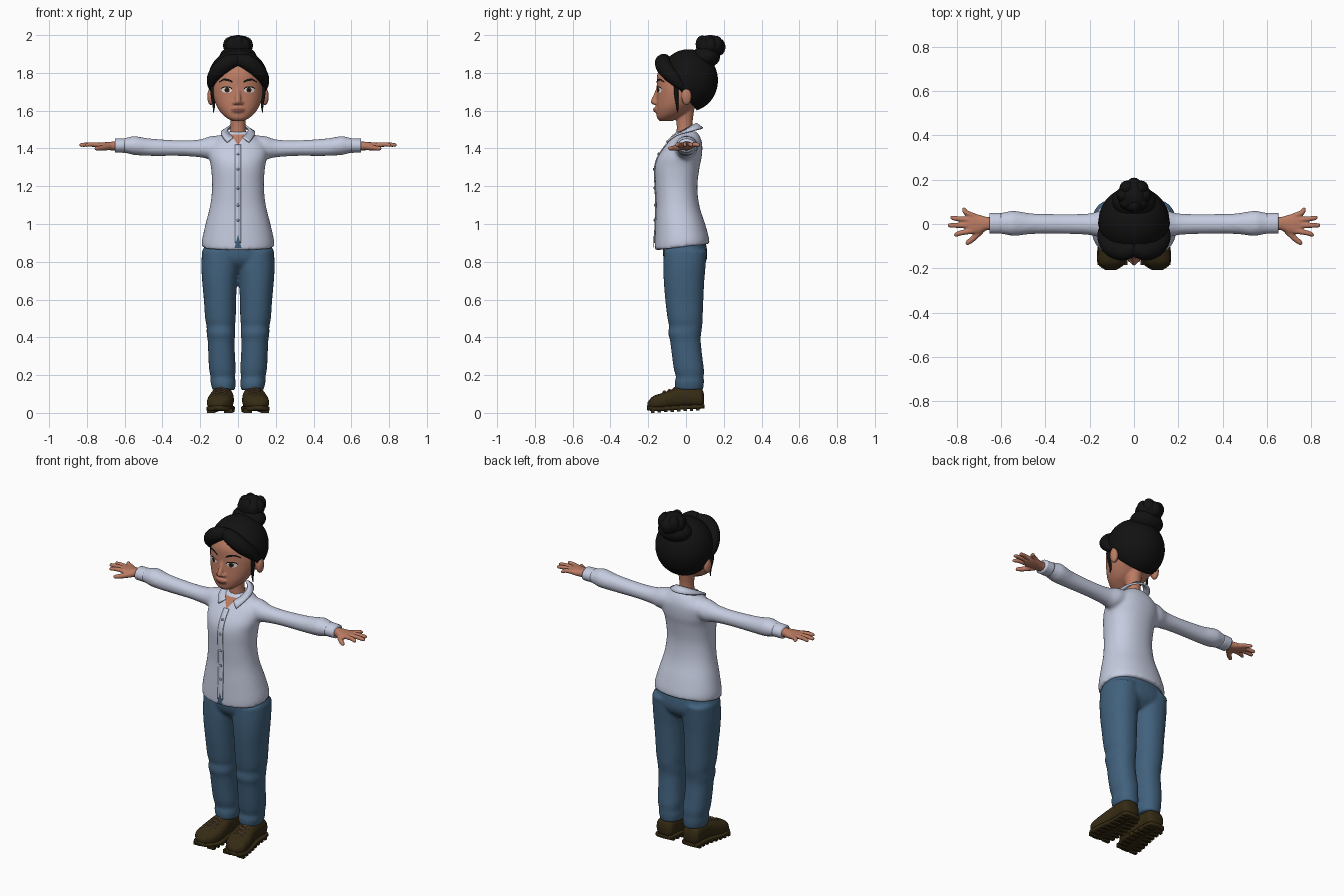
import bpy, bmesh, math
from mathutils import Vector, Matrix, Quaternion

if "Cube" in bpy.data.objects:
    bpy.data.objects.remove(bpy.data.objects["Cube"])


def material(name, *rgb):
    m = bpy.data.materials.new(name)
    m.use_nodes = True
    m.diffuse_color = (*rgb, 1)
    shader = next(n for n in m.node_tree.nodes if n.type == "BSDF_PRINCIPLED")
    shader.inputs["Base Color"].default_value = (*rgb, 1)
    shader.inputs["Roughness"].default_value = .8
    return m


SKIN = material("warm skin", .5, .2, .125)
SHIRT = material("pale blue cotton", .56, .6, .74)
JEANS = material("denim blue", .053, .12, .205)
LEATHER = material("dark brown leather", .036, .024, .007)
HAIR = material("black hair", .006, .006, .006)
WHITE = material("eye white", .75, .75, .75)
IRIS = material("deep brown", .05, .02, .01)
LIPS = material("lip brown", .36, .125, .085)
LACE = material("tan lace", .2, .12, .07)
BUTTON = material("grey button", .25, .28, .36)


def spline(rows, n=5):
    """Smooth curve through rows of numbers."""
    out = []
    for i in range(len(rows) - 1):
        a, b, c, d = (rows[max(0, min(len(rows) - 1, i + k))] for k in (-1, 0, 1, 2))
        for j in range(n):
            t = j / n
            out.append([q + t / 2 * (r - p + t * (2*p - 5*q + 4*r - s + t * (3*q - p - 3*r + s)))
                        for p, q, r, s in zip(a, b, c, d)])
    return out + [list(rows[-1])]


def skin_rings(bm, rings):
    loops = [[bm.verts.new(p) for p in ring] for ring in rings]
    n = len(loops[0])
    for a, b in zip(loops, loops[1:]):
        for i in range(n):
            bm.faces.new((a[i], a[(i + 1) % n], b[(i + 1) % n], b[i]))
    bm.faces.new(loops[0][::-1])
    bm.faces.new(loops[-1])


def loft(bm, axis, rows, power=2.0, sides=32):
    """Rows hold a station on the axis, then low and high bounds on the other two axes."""
    place = {"x": lambda t, a, b: (t, a, b), "y": lambda t, a, b: (a, t, b),
             "z": lambda t, a, b: (a, b, t)}[axis]
    rings = []
    for t, a0, a1, b0, b1 in spline(rows):
        ring = []
        for k in range(sides):
            c, s = math.cos(math.tau * k / sides), math.sin(math.tau * k / sides)
            c = math.copysign(abs(c) ** (2 / power), c)
            s = math.copysign(abs(s) ** (2 / power), s)
            ring.append(place(t, (a0 + a1 + c * (a1 - a0)) / 2, (b0 + b1 + s * (b1 - b0)) / 2))
        rings.append(ring)
    skin_rings(bm, rings)


def wide(rows):
    """Expand half widths into symmetric bounds."""
    return [(t, -w, w, lo, hi) for t, w, lo, hi in rows]


def tube(bm, rows, sides=12):
    """Rows hold a point and a radius."""
    pts = spline(rows)
    turn, last, rings = Quaternion(), Vector((0, 0, 1)), []
    for i, (x, y, z, r) in enumerate(pts):
        d = (Vector(pts[min(i + 1, len(pts) - 1)][:3]) - Vector(pts[max(i - 1, 0)][:3])).normalized()
        turn, last = last.rotation_difference(d) @ turn, d
        rings.append([Vector((x, y, z)) + turn @ Vector((r * math.cos(a), r * math.sin(a), 0))
                      for a in (math.tau * k / sides for k in range(sides))])
    skin_rings(bm, rings)


def ball(bm, centre, radii, seg=32):
    bmesh.ops.create_uvsphere(bm, u_segments=seg, v_segments=seg * 2 // 3, radius=1,
                              matrix=Matrix.Translation(centre) @ Matrix.Diagonal((*radii, 1)))


def finish(name, bm, mat, mirror=False, voxel=0, thick=0, smooth=True, closed=True):
    if closed:
        bmesh.ops.recalc_face_normals(bm, faces=bm.faces)
    me = bpy.data.meshes.new(name)
    bm.to_mesh(me)
    bm.free()
    me.materials.append(mat)
    me.polygons.foreach_set("use_smooth", [smooth] * len(me.polygons))
    ob = bpy.data.objects.new(name, me)
    bpy.context.scene.collection.objects.link(ob)
    if mirror:
        ob.modifiers.new("Mirror", "MIRROR").use_mirror_merge = False
    if voxel:
        r = ob.modifiers.new("Blend", "REMESH")
        r.mode, r.voxel_size, r.use_smooth_shade = "VOXEL", voxel, True
        s = ob.modifiers.new("Soften", "SMOOTH")
        s.factor, s.iterations = .5, 4
    if thick:
        t = ob.modifiers.new("Thickness", "SOLIDIFY")
        t.thickness, t.offset = thick, 0
    return ob


def front(ob, x, z):
    """Depth of the front surface of a part."""
    hit, loc, _, _ = ob.ray_cast(Vector((x, -1, z)), Vector((0, 1, 0)))
    return loc.y if hit else -.05


def patch(name, ob, columns, mat, lift=.003, mirror=False, thick=0, n=10):
    """Thin plate following the front of a part; columns are x, low z, high z."""
    bpy.context.view_layer.update()
    target = ob.evaluated_get(bpy.context.evaluated_depsgraph_get())
    bm = bmesh.new()
    grid = []
    for x, lo, hi in columns:
        zs = [lo + (hi - lo) * j / n for j in range(n + 1)]
        grid.append([bm.verts.new((x, front(target, x, z) - lift, z)) for z in zs])
    for a, b in zip(grid, grid[1:]):
        for j in range(n):
            bm.faces.new((a[j], b[j], b[j + 1], a[j + 1]))
    bmesh.ops.remove_doubles(bm, verts=bm.verts, dist=.00001)
    return finish(name, bm, mat, mirror, thick=thick, closed=False)


def oval(x, z, w, h, n=14):
    return [(x - w * math.cos(math.pi * k / n), z - h * math.sin(math.pi * k / n),
             z + h * math.sin(math.pi * k / n)) for k in range(n + 1)]


# Shirt: body and sleeves blended together, hem lower at the front
bm = bmesh.new()
loft(bm, "z", wide([(.88, .19, -.165, .125), (.92, .19, -.165, .12), (1, .172, -.162, .1),
                    (1.1, .147, -.158, .07), (1.2, .137, -.162, .06), (1.3, .143, -.164, .072),
                    (1.36, .155, -.146, .084), (1.42, .15, -.105, .086), (1.46, .105, -.075, .075),
                    (1.49, .06, -.05, .055)]), 2.2, 48)
for v in bm.verts:
    v.co.z += .12 * v.co.y * max(0, min(1, (1.05 - v.co.z) / .15))
loft(bm, "x", [(.04, -.06, .06, 1.38, 1.47), (.14, -.062, .062, 1.345, 1.466),
               (.2, -.05, .048, 1.353, 1.448), (.3, -.045, .045, 1.36, 1.443),
               (.45, -.045, .047, 1.36, 1.451), (.52, -.052, .057, 1.363, 1.461),
               (.55, -.053, .06, 1.365, 1.466), (.59, -.046, .052, 1.375, 1.457),
               (.64, -.04, .044, 1.383, 1.448)])
shirt = finish("shirt", bm, SHIRT, mirror=True, voxel=.01)

bm = bmesh.new()
loft(bm, "x", [(.6, -.044, .05, 1.377, 1.454), (.652, -.043, .049, 1.378, 1.452)])
finish("cuffs", bm, SHIRT, mirror=True)

# Folded collar with open points
bm = bmesh.new()
top, low, steps = [], [], 40
for k in range(steps + 1):
    a = .25 + (math.tau - .5) * k / steps
    b = .7 + (math.tau - 1.4) * k / steps
    c, d = math.cos(a), math.cos(b)
    top.append(bm.verts.new((.054 * math.sin(a), -.008 - .06 * c, 1.497 - .035 * c)))
    low.append(bm.verts.new((.09 * math.sin(b), -.02 - .108 * d,
                             1.482 - .025 * d - .05 * max(0, d) ** 2)))
for k in range(steps):
    bm.faces.new((top[k], top[k + 1], low[k + 1], low[k]))
finish("collar", bm, SHIRT, thick=.01)

# Shirt front details
patch("placket", shirt, [(x, .9, 1.42) for x in (-.016, 0, .016)], SHIRT, .003, thick=.005, n=40)
patch("open_neck", shirt, [(-.035, 1.472, 1.475), (0, 1.415, 1.475), (.035, 1.472, 1.475)], SKIN, .006)
patch("hem_notch", shirt, [(-.018, .872, .874), (0, .872, .945), (.018, .872, .874)], JEANS, .007)
bpy.context.view_layer.update()
shirt_now = shirt.evaluated_get(bpy.context.evaluated_depsgraph_get())
bm = bmesh.new()
for z in (1.02, 1.1, 1.19, 1.29, 1.37):
    ball(bm, (0, front(shirt_now, 0, z) - .006, z), (.008, .005, .008), 12)
finish("buttons", bm, BUTTON)

# Trousers with soft creases at knee and ankle
bm = bmesh.new()
loft(bm, "z", wide([(.75, .11, -.06, .06), (.79, .17, -.105, .1), (.84, .188, -.122, .113),
                    (.93, .165, -.12, .1)]), 2.3)
loft(bm, "z", [(.12, .016, .135, -.055, .09), (.16, .012, .145, -.06, .095),
               (.19, .016, .145, -.054, .094), (.23, .012, .153, -.064, .095),
               (.3, .016, .157, -.074, .086), (.38, .018, .16, -.084, .078),
               (.42, .014, .166, -.094, .08), (.46, .016, .166, -.09, .086),
               (.5, .012, .174, -.098, .088), (.6, .01, .181, -.11, .092), (.7, .005, .19, -.118, .097),
               (.78, -.002, .194, -.12, .104), (.86, .01, .19, -.117, .11)], 2.2)
finish("trousers", bm, JEANS, mirror=True, voxel=.009)

# Shoes, soles, lugs and laces
bm = bmesh.new()
loft(bm, "y", [(.095, .06, .115, .05, .1), (.08, .035, .137, .03, .13), (.03, .03, .14, .03, .14),
               (-.03, .026, .143, .025, .137), (-.08, .022, .154, .02, .122),
               (-.13, .025, .163, .015, .104), (-.175, .045, .16, .015, .088),
               (-.205, .085, .125, .03, .055)], 2.5)
finish("shoes", bm, LEATHER, mirror=True)
bm = bmesh.new()
loft(bm, "y", [(.098, .055, .12, .025, .045), (.08, .032, .142, .022, .045),
               (-.02, .026, .146, .018, .042), (-.12, .017, .166, .01, .036),
               (-.18, .042, .163, .01, .036), (-.207, .08, .13, .015, .038)], 5)
finish("soles", bm, LEATHER, mirror=True)
bm = bmesh.new()
for k in range(8):
    y = -.175 + k * .034
    for x in (.052 - .01 * math.sin(k * .5), .13 + .012 * math.cos(k * .5)):
        bmesh.ops.create_cube(bm, size=1, matrix=Matrix.Translation((x, y, .011 + .0018 * k))
                              @ Matrix.Diagonal((.045, .018, .022, 1)))
finish("sole_lugs", bm, LEATHER, mirror=True, smooth=False)
bm = bmesh.new()
for k in range(3):
    y, z = -.06 - .027 * k, .133 - .009 * k
    for turn in (-.012, .012):
        tube(bm, [(.06, y - turn, z - .013, .004), (.088, y, z, .004), (.118, y + turn, z - .013, .004)], 8)
finish("laces", bm, LACE, mirror=True)

# Hands with spread fingers
bm = bmesh.new()
loft(bm, "x", [(.62, -.025, .03, 1.392, 1.438), (.665, -.028, .032, 1.39, 1.436),
               (.7, -.043, .042, 1.393, 1.433), (.735, -.043, .048, 1.4, 1.432),
               (.76, -.03, .035, 1.408, 1.428)], 2.4)
for y0, x1, y1 in ((-.03, .812, -.048), (-.007, .84, -.006), (.017, .828, .028), (.036, .775, .066)):
    tube(bm, [(.72, y0, 1.417, .013), ((.72 + x1) / 2 + .01, (y0 + y1) / 2, 1.421, .012),
              (x1 - .008, y1, 1.418, .01), (x1, y1, 1.417, .005)])
tube(bm, [(.685, -.02, 1.408, .018), (.72, -.06, 1.403, .014), (.75, -.085, 1.4, .011), (.758, -.092, 1.4, .005)])
finish("hands", bm, SKIN, mirror=True, voxel=.0045)

# Head, neck, nose and ears blended together
bm = bmesh.new()
loft(bm, "z", wide([(1.545, .03, -.14, -.07), (1.56, .058, -.153, -.045), (1.585, .087, -.157, .0),
                    (1.62, .111, -.158, .04), (1.66, .127, -.156, .08), (1.7, .134, -.154, .1),
                    (1.74, .132, -.155, .11), (1.8, .12, -.15, .12), (1.86, .085, -.11, .1),
                    (1.9, .03, -.03, .05)]), 2.15, 40)
loft(bm, "z", wide([(1.43, .055, -.06, .04), (1.49, .042, -.05, .036), (1.55, .04, -.05, .036),
                    (1.64, .05, -.05, .05)]))
tube(bm, [(0, -.143, 1.725, .012), (0, -.157, 1.685, .013), (0, -.17, 1.65, .016), (0, -.165, 1.637, .012)])
ball(bm, (0, -.168, 1.647), (.015, .02, .015))
ball(bm, (.016, -.158, 1.641), (.012, .016, .011))
ball(bm, (0, -.152, 1.605), (.036, .021, .017))
ball(bm, (.143, .003, 1.675), (.02, .027, .047))
head = finish("head", bm, SKIN, mirror=True, voxel=.006)

# Face details
patch("eye_whites", head, oval(.06, 1.709, .028, .015), WHITE, .002, True)
patch("irises", head, oval(.058, 1.709, .0135, .0135), IRIS, .004, True)
patch("pupils", head, oval(.058, 1.709, .007, .007), HAIR, .0055, True)
lid = oval(.061, 1.709, .03, .015)
patch("upper_lashes", head, [(x, hi - .001, hi + .005) for x, lo, hi in lid], HAIR, .005, True, n=2)
patch("eyebrows", head, [(.028, 1.747, 1.757), (.05, 1.756, 1.768), (.075, 1.76, 1.77),
                         (.1, 1.748, 1.754)], HAIR, .003, True, n=3)
patch("lips", head, oval(0, 1.605, .036, .012), LIPS, .002)
patch("mouth_line", head, oval(0, 1.606, .034, .0015), IRIS, .0035, n=2)

# Swept-back hair cap, cut along the hairline
bm = bmesh.new()
ball(bm, (0, .013, 1.76), (.16, .156, .165), 48)
cut = bmesh.ops.bisect_plane(bm, geom=bm.verts[:] + bm.edges[:] + bm.faces[:], plane_co=(0, 0, 1.67),
                             plane_no=(0, 1.2, 1), clear_inner=True)
bmesh.ops.holes_fill(bm, edges=[e for e in cut["geom_cut"] if isinstance(e, bmesh.types.BMEdge)])
finish("hair_cap", bm, HAIR)

# Parted front rolls and loose side strands
bm = bmesh.new()
tube(bm, [(-.005, -.11, 1.87, .03), (.05, -.123, 1.855, .042), (.1, -.105, 1.815, .042),
          (.13, -.065, 1.772, .035), (.138, -.03, 1.735, .024), (.138, .01, 1.72, .01)], 16)
tube(bm, [(.132, -.05, 1.76, .014), (.134, -.052, 1.69, .011), (.128, -.046, 1.63, .007),
          (.13, -.045, 1.59, .002)])
finish("front_rolls", bm, HAIR, mirror=True)

# Knotted bun with wound lumps
bm = bmesh.new()
ball(bm, (0, .105, 1.885), (.098, .075, .058))
ball(bm, (0, .128, 1.94), (.07, .075, .06))
for k in range(8):
    a = math.tau * k / 8
    ball(bm, (.045 * math.cos(a), .13 + .045 * math.sin(a), 1.945 + .008 * math.sin(3 * a)),
         (.034, .034, .045), 16)
finish("bun", bm, HAIR)
